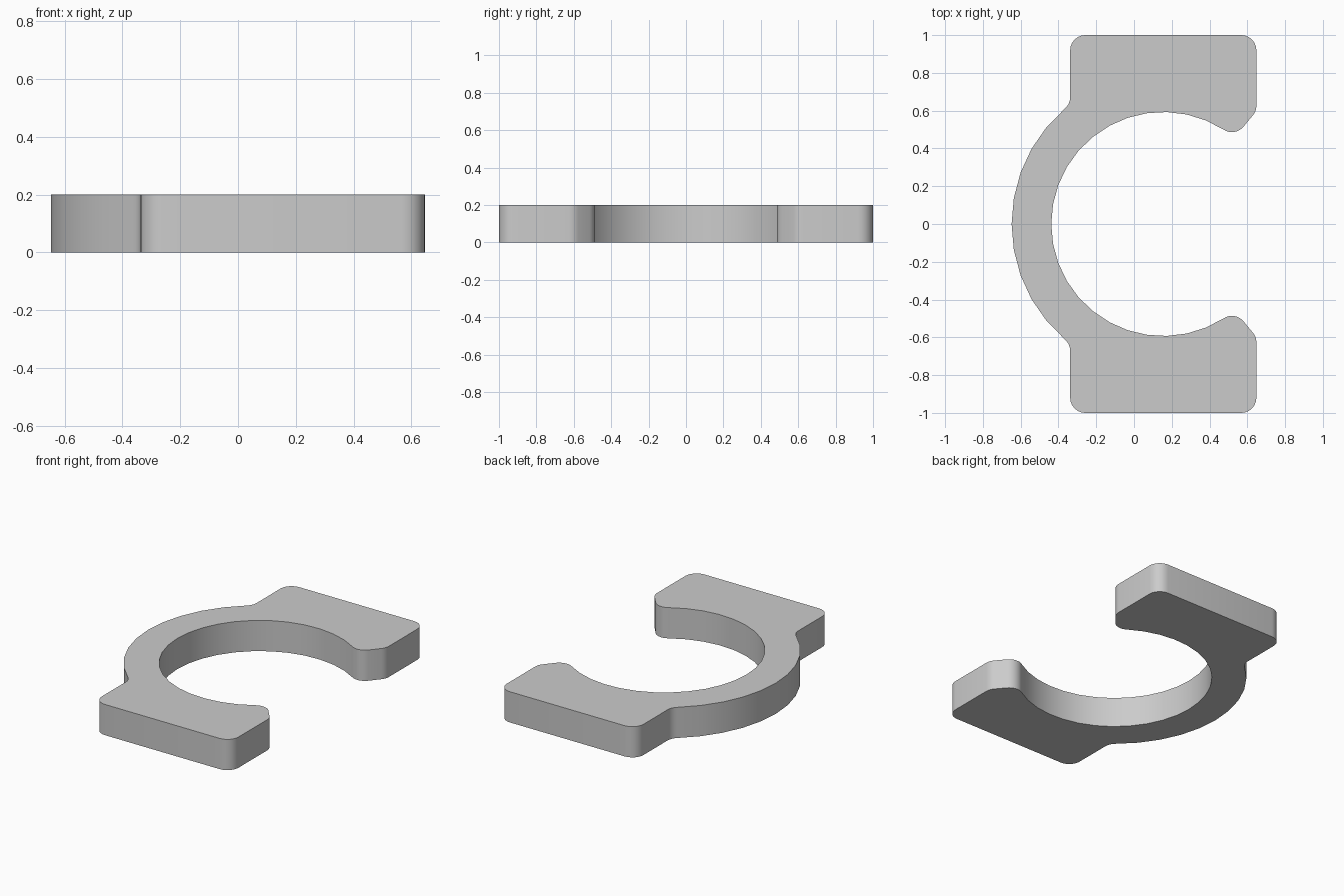
import bpy, bmesh
from math import radians, degrees, cos, sin, asin, acos, tan, sqrt

if "Cube" in bpy.data.objects:
    bpy.data.objects.remove(bpy.data.objects["Cube"])

CX, R_IN, R_OUT = 0.155, 0.593, 0.803   # ring centre and radii
LEFT, RIGHT, TOP = -0.338, 0.648, 1.0   # mounting pad limits
HEIGHT, FIL = 0.2, 0.08                 # thickness and corner fillet radius
END = 50.5                              # angle of the cut ring end (degrees)


def arc(cx, cy, r, a0, a1, n):
    """Points along an arc, angles in degrees."""
    return [(cx + r * cos(radians(a0 + (a1 - a0) * i / n)),
             cy + r * sin(radians(a0 + (a1 - a0) * i / n))) for i in range(n + 1)]


# Concave fillet where the ring meets the pad
fx = LEFT - FIL
fy = sqrt((R_OUT + FIL) ** 2 - (fx - CX) ** 2)
meet = degrees(acos((fx - CX) / (R_OUT + FIL)))

# Fillet between the pad's side and the radial cut
cut_y = (RIGHT - CX) * tan(radians(END))
side_y = cut_y + FIL * tan(radians((90 - END) / 2))

# Rounded tip between the radial cut and the bore
tip = END + degrees(asin(FIL / (R_IN + FIL)))
tx = CX + (R_IN + FIL) * cos(radians(tip))
ty = (R_IN + FIL) * sin(radians(tip))

# Upper half of the outline, from outer to inner ring
half = arc(CX, 0, R_OUT, 180, meet, 5)
half += arc(fx, fy, FIL, meet - 180, 0, 4)[1:]
half += arc(LEFT + FIL, TOP - FIL, FIL, 180, 90, 6)
half += arc(RIGHT - FIL, TOP - FIL, FIL, 90, 0, 6)
half += arc(RIGHT - FIL, side_y, FIL, 0, END - 90, 4)
half += arc(tx, ty, FIL, END - 90, tip - 180, 8)
half += arc(CX, 0, R_IN, tip, 180, 12)[1:]

# Mirror the half outline and extrude it
outline = half + [(x, -y) for x, y in reversed(half[1:-1])]
bm = bmesh.new()
face = bm.faces.new([bm.verts.new((x, y, 0)) for x, y in outline])
ext = bmesh.ops.extrude_face_region(bm, geom=[face], use_keep_orig=True)
bmesh.ops.translate(bm, vec=(0, 0, HEIGHT),
                    verts=[v for v in ext["geom"] if isinstance(v, bmesh.types.BMVert)])
bmesh.ops.recalc_face_normals(bm, faces=bm.faces)
mesh = bpy.data.meshes.new("open_ring_clip")
bm.to_mesh(mesh)
bm.free()

clip = bpy.data.objects.new("open_ring_clip", mesh)
bpy.context.collection.objects.link(clip)
bpy.context.view_layer.objects.active = clip
clip.select_set(True)
bpy.ops.object.shade_smooth_by_angle(angle=radians(30))
